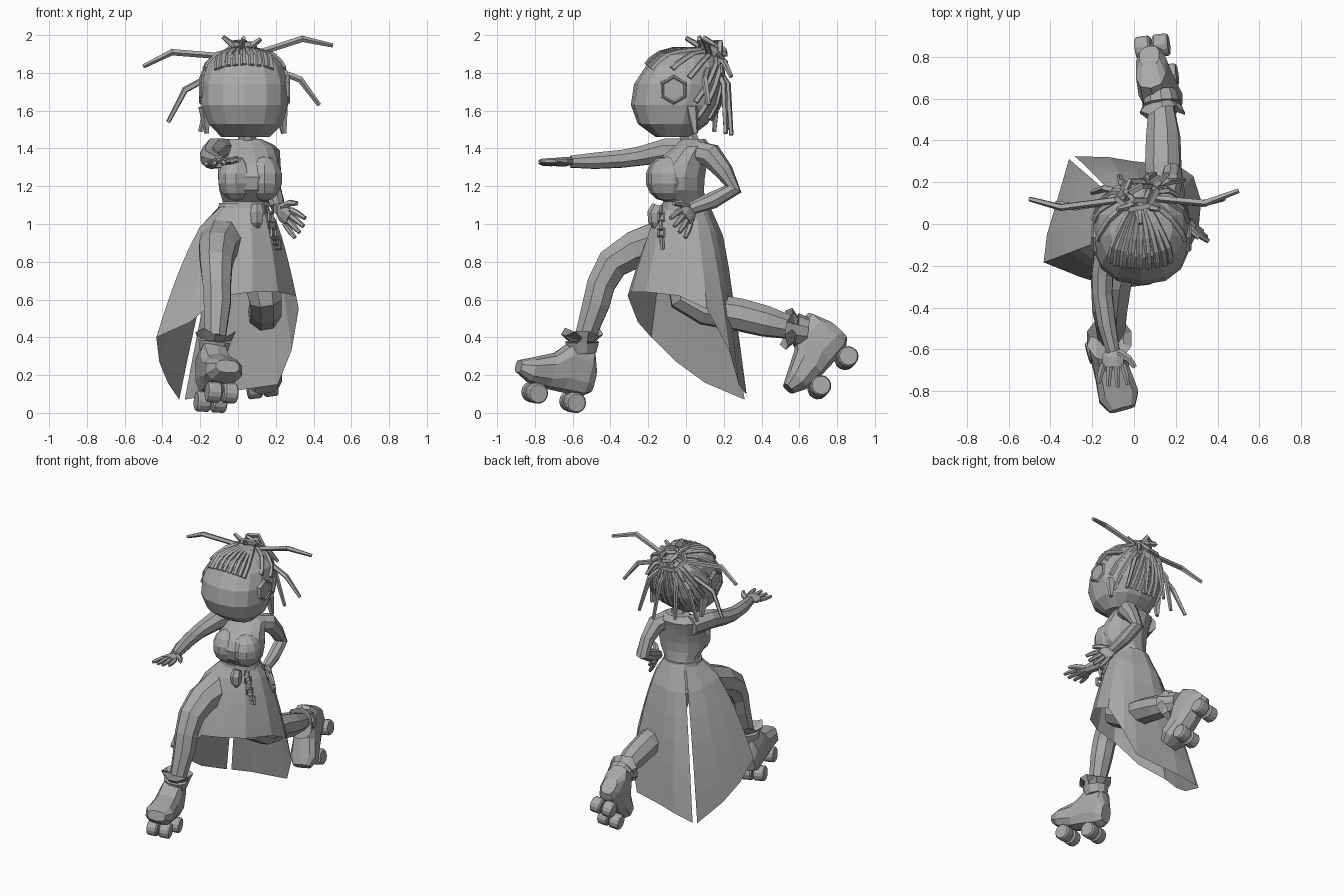
import bpy, bmesh, math
from mathutils import Vector as V
from mathutils.bvhtree import BVHTree

if "Cube" in bpy.data.objects:
    bpy.data.objects.remove(bpy.data.objects["Cube"])

grey = bpy.data.materials.new("plain_grey")
grey.use_nodes = True
grey.diffuse_color = (0.4, 0.4, 0.4, 1)
grey.node_tree.nodes["Principled BSDF"].inputs["Base Color"].default_value = (0.4, 0.4, 0.4, 1)


def loft(name, rings, closed=True, caps=True):
    """Skin a list of equal-length point rings with flat quads."""
    bm = bmesh.new()
    vs = [[bm.verts.new(p) for p in ring] for ring in rings]
    n = len(rings[0])
    for a, b in zip(vs, vs[1:]):
        for i in range(n if closed else n - 1):
            j = (i + 1) % n
            bm.faces.new((a[i], a[j], b[j], b[i]))
    if caps:
        bm.faces.new(vs[0][::-1])
        bm.faces.new(vs[-1])
    bmesh.ops.recalc_face_normals(bm, faces=bm.faces)
    mesh = bpy.data.meshes.new(name)
    bm.to_mesh(mesh)
    bm.free()
    ob = bpy.data.objects.new(name, mesh)
    mesh.materials.append(grey)
    bpy.context.collection.objects.link(ob)
    return ob


def tube(name, pts, radii, sides=8, side=(1, 0, 0), flat=1.0):
    """Tapered limb along a path; flat squashes it across the side axis."""
    pts, a, rings = [V(p) for p in pts], V(side), []
    for k, p in enumerate(pts):
        t = (pts[min(k + 1, len(pts) - 1)] - pts[max(k - 1, 0)]).normalized()
        a = a - t * a.dot(t)
        if a.length < 0.01:
            a = t.orthogonal()
        a.normalize()
        b = t.cross(a) * flat
        r = radii[k] if isinstance(radii, (list, tuple)) else radii
        ang = [math.tau * (i + 0.5) / sides for i in range(sides)]
        rings.append([p + a * (r * math.cos(q)) + b * (r * math.sin(q)) for q in ang])
    return loft(name, rings)


def stack(name, rows, sides, power=1.0):
    """Horizontal oval rings: centre x, centre y, z, half width, half depth."""
    def c(v):
        return math.copysign(abs(v) ** power, v)
    ang = [math.tau * (i + 0.5) / sides for i in range(sides)]
    return loft(name, [[(x + rx * c(math.cos(q)), y + ry * c(math.sin(q)), z) for q in ang]
                       for x, y, z, rx, ry in rows])


def ball(name, loc, scale, seg=10, rings=7):
    bpy.ops.mesh.primitive_uv_sphere_add(segments=seg, ring_count=rings, location=loc)
    ob = bpy.context.object
    ob.name, ob.scale = name, scale
    ob.data.materials.append(grey)


def hoop(name, loc, major, minor, rot, seg=6):
    bpy.ops.mesh.primitive_torus_add(major_segments=seg, minor_segments=4, location=loc,
                                     rotation=rot, major_radius=major, minor_radius=minor)
    bpy.context.object.name = name
    bpy.context.object.data.materials.append(grey)


# Torso, bust and neck
stack("torso", [(.02, 0, .92, .14, .13), (.03, 0, 1.06, .13, .12), (.04, -.01, 1.12, .125, .115),
                (.055, -.045, 1.18, .16, .145), (.06, -.05, 1.25, .172, .155),
                (.055, -.03, 1.31, .168, .145), (.045, .005, 1.37, .16, .12),
                (.04, .035, 1.41, .15, .1), (.04, .04, 1.45, .09, .065)], 12)
ball("right_bust", (-.01, -.11, 1.24), (.1, .105, .12))
ball("left_bust", (.14, -.095, 1.24), (.1, .11, .12))
tube("neck", [(.05, .03, 1.41), (.05, .0, 1.5)], [.055, .045])

# Head, with a slightly pointed face
head = stack("head", [(.04, -.07, 1.46, .13, .09), (.04, -.07, 1.53, .2, .185),
                      (.035, -.06, 1.63, .235, .232), (.035, -.04, 1.74, .235, .235),
                      (.035, -.01, 1.84, .205, .2), (.035, -.005, 1.895, .15, .155),
                      (.035, .01, 1.92, .06, .08)], 14, 0.85)
for side, s in (("right", -1), ("left", 1)):
    x = .035 + s * .225
    tube(side + "_ear", [(x - s * .03, -.065, 1.71), (x + s * .008, -.065, 1.71)],
         [.085, .075], 6, (0, 1, 0))
    hoop(side + "_ear_rim", (x + s * .006, -.065, 1.71), .068, .01, (0, math.pi / 2, 0))

# Braided rows lying on the scalp, gathered at the bun
tree = BVHTree.FromPolygons([v.co for v in head.data.vertices],
                            [p.vertices for p in head.data.polygons])
mid, knot = V((.035, -.03, 1.7)), V((.03, .13, 1.9))
starts = [V((-.15 + .045 * i, -.22, 1.85)) for i in range(9)]
for s in (-1, 1):
    starts += [V((.035 + s * .24, y, z)) for y, z in ((-.08, 1.84), (.02, 1.78), (.06, 1.64), (.07, 1.5))]
starts += [V((-.11 + .07 * i, .18, 1.5)) for i in range(5)]
for n, p in enumerate(starts):
    path = []
    for i in range(7):
        d = ((p - mid).normalized().lerp((knot - mid).normalized(), i / 6.5)).normalized()
        hit = tree.ray_cast(mid + d, -d)[0]
        path.append(hit + d * .001)
    tube("scalp_braid_%d" % n, path, .017, 5)

# Bun of looped braids
hoop("bun_outer_loop", (.015, .14, 1.9), .095, .018, (-.7, 0, .2))
hoop("bun_inner_loop", (.02, .16, 1.93), .06, .017, (-.5, .3, 0))
hoop("bun_cross_loop", (.02, .15, 1.91), .065, .016, (1.2, 0, .5))
ball("bun_core", (.02, .13, 1.88), (.06, .06, .045), 8, 5)

# Loose dreadlocks: bend point, tip
locks = [((.34, .1, 1.98), (.5, .16, 1.945)), ((-.35, .08, 1.91), (-.5, .12, 1.835)),
         ((.33, .1, 1.765), (.43, .12, 1.63)), ((-.28, .08, 1.71), (-.37, .1, 1.54)),
         ((.16, .2, 1.74), (.24, .21, 1.48)), ((.06, .22, 1.74), (.1, .24, 1.47)),
         ((-.06, .2, 1.74), (-.07, .23, 1.5)), ((-.14, .17, 1.72), (-.2, .15, 1.49)),
         ((.12, .2, 1.86), (.16, .24, 1.78)), ((-.03, .08, 1.95), (-.08, .07, 1.99)),
         ((.08, .08, 1.95), (.12, .07, 1.98)), ((.02, .06, 1.95), (.03, .0, 1.985))]
for n, (bend, tip) in enumerate(locks):
    root = V((.03, .13, 1.88)).lerp(V(bend), .15)
    tube("dreadlock_%d" % n, [root, bend, tip], [.017, .018, .012], 5)
for side, x in (("right", -.175), ("left", .235)):
    tube(side + "_temple_lock", [(x, .03, 1.62), (x + .01, .05, 1.48)], [.035, .014], 5)

# Arms
tube("right_arm", [(-.07, .05, 1.385), (-.12, -.1, 1.39), (-.15, -.24, 1.36), (-.15, -.34, 1.345),
                   (-.13, -.48, 1.335), (-.1, -.61, 1.33)], [.07, .068, .054, .05, .046, .034])
tube("left_arm", [(.12, .05, 1.38), (.16, .13, 1.365), (.178, .2, 1.28), (.182, .25, 1.185),
                  (.2, .14, 1.125), (.215, .02, 1.08)], [.065, .066, .05, .047, .045, .033])


def hand(name, wrist, way, across):
    w, d = V(wrist), V(way).normalized()
    s = V(across)
    s = (s - d * s.dot(d)).normalized()
    tube(name + "_palm", [w, w + d * .04, w + d * .09], [.034, .056, .054], 8, s, .42)
    for i in range(4):
        k = (i - 1.5) * .031
        base = w + d * .075 + s * k
        reach = .115 - abs(i - 1.7) * .012
        tube("%s_finger_%d" % (name, i), [base, base + d * reach * .5 + s * k * .3,
                                          base + d * reach + s * k * .5], [.017, .016, .011], 6)
    tube(name + "_thumb", [w + d * .02 + s * .025, w + d * .05 + s * .075, w + d * .09 + s * .105],
         [.022, .019, .012], 6)


hand("right_hand", (-.1, -.595, 1.33), (0, -1, -.02), (1, 0, .1))
hand("left_hand", (.215, .03, 1.085), (.62, -.4, -.58), (.5, -.6, .5))

# Legs
tube("right_leg", [(-.02, .03, .98), (-.08, -.12, .91), (-.11, -.27, .865), (-.115, -.39, .79),
                   (-.112, -.45, .68), (-.11, -.475, .58), (-.12, -.535, .4)],
     [.12, .122, .105, .091, .08, .077, .058])
tube("left_leg", [(.08, .02, .95), (.12, .0, .76), (.145, .0, .6), (.145, .1, .55),
                  (.14, .28, .52), (.14, .42, .485), (.13, .58, .445)],
     [.13, .12, .09, .088, .09, .085, .06])

# Roller boots: section = distance to toe, bottom, top, half width
sections = [(-.08, .07, .2, .05), (-.04, .04, .31, .075), (.08, .035, .32, .085),
            (.16, .035, .23, .088), (.27, .045, .18, .1), (.335, .08, .15, .065)]


def boot(name, axle, toe, up, cuff_base, cuff_tip):
    o, u, w = V(axle), V(toe).normalized(), V(up)
    w = (w - u * w.dot(u)).normalized()
    v = w.cross(u)
    rings = []
    for d, lo, hi, half in sections:
        ring = []
        for i in range(10):
            q = math.tau * (i + .5) / 10
            c, s = (math.copysign(abs(f(q)) ** .75, f(q)) for f in (math.cos, math.sin))
            ring.append(o + u * d + v * (half * c) + w * ((lo + hi) / 2 + (hi - lo) / 2 * s))
        rings.append(ring)
    loft(name + "_boot", rings)
    for end, d in (("rear", 0), ("front", .215)):
        p = o + u * d
        tube("%s_%s_truck" % (name, end), [p, p + w * .07], .025, 4)
        for label, s in (("inner", -1), ("outer", 1)):
            tube("%s_%s_%s_wheel" % (name, end, label), [p + v * (s * k) for k in (.005, .015, .07, .08)],
                 [.045, .055, .055, .048], 14, u)
    # Flared cuff with a ragged rim
    a, b = V(cuff_base), V(cuff_tip)
    cuff = tube(name + "_cuff", [a, a.lerp(b, .6), b, a.lerp(b, .5)], [.075, .09, .112, .06], 10)
    for i in range(20, 30, 3):
        cuff.data.vertices[i].co += (b - a) * .3


boot("right", (-.145, -.6, .058), (.27, -.94, .23), (0, .23, .97), (-.13, -.55, .32), (-.12, -.55, .415))
boot("left", (.088, .85, .29), (.19, -.68, -.73), (0, -.73, .68), (.125, .64, .43), (.135, .545, .445))

# High-low skirt split at the back: angle from its front, radius, hem height, fullness
hem = [(-180, .44, .07, .8), (-150, .385, .16, .65), (-128, .42, .27, .6), (-112, .47, .4, .58),
       (-90, .36, .48, .45), (-60, .32, .62, .75), (-30, .3, .64, .7), (0, .3, .64, .7),
       (38, .31, .62, .7), (64, .34, .55, .7), (84, .365, .33, .65), (98, .35, .15, .6),
       (135, .3, .12, .5), (155, .34, .1, .6), (176, .43, .07, .8)]
rows = []
for k in range(7):
    t, row = k / 6, []
    for deg, r, z, full in hem:
        q = math.radians(deg)
        rad = .125 + (r - .125) * t ** full
        f, s = rad * math.cos(q), rad * math.sin(q)
        row.append(((f + s) * .707 + .03 * (1 - t), (s - f) * .707, 1.1 + (z - 1.1) * t))
    rows.append(row)
loft("skirt", rows, closed=False, caps=False)

# Belt, pouch and hanging chain
stack("belt", [(.03, -.005, 1.07, .14, .13), (.03, -.005, 1.11, .135, .125)], 12)
tube("belt_pouch", [(.1, -.15, 1.1), (.1, -.165, 1.06), (.1, -.165, 1.01), (.1, -.16, .98)],
     [.03, .04, .035, .015], 6)
for i in range(5):
    hoop("chain_link_%d" % i, (.165 + .007 * i, -.13, 1.08 - .042 * i), .026, .009,
         (math.pi / 2, math.pi / 4, .9 * (i % 2)), 4)
hoop("chain_buckle", (.2, -.125, .895), .036, .011, (math.pi / 2, math.pi / 4, 0), 4)
